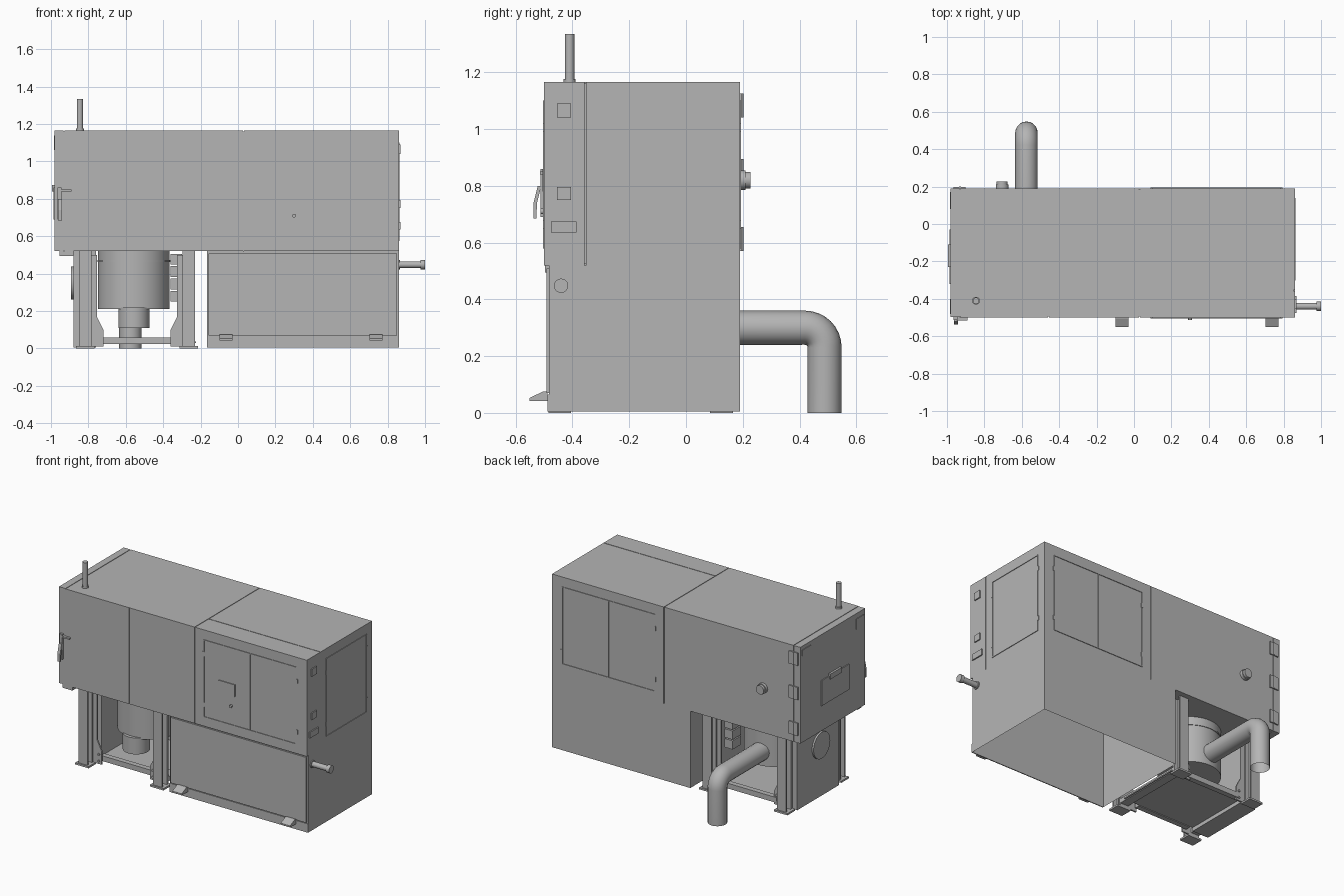
import bpy, bmesh, math
from mathutils import Vector, Matrix

if "Cube" in bpy.data.objects:
    bpy.data.objects.remove(bpy.data.objects["Cube"])

grey = bpy.data.materials.new("machine grey")
grey.use_nodes = True
COLOUR = (0.46, 0.46, 0.46, 1)
grey.diffuse_color = COLOUR
grey.node_tree.nodes["Principled BSDF"].inputs["Base Color"].default_value = COLOUR


def finish(name, bm, smooth=False):
    mesh = bpy.data.meshes.new(name)
    bm.to_mesh(mesh)
    bm.free()
    mesh.materials.append(grey)
    ob = bpy.data.objects.new(name, mesh)
    bpy.context.collection.objects.link(ob)
    if smooth:
        bpy.ops.object.select_all(action='DESELECT')
        ob.select_set(True)
        bpy.context.view_layer.objects.active = ob
        bpy.ops.object.shade_smooth_by_angle(angle=math.radians(35))
    return ob


def box(name, xs, ys, zs, open_bottom=False):
    bm = bmesh.new()
    bmesh.ops.create_cube(bm, size=1)
    for v in bm.verts:
        v.co = [r[0] if c < 0 else r[1] for c, r in zip(v.co, (xs, ys, zs))]
    if open_bottom:
        low = [f for f in bm.faces if f.normal.z < -0.9]
        bmesh.ops.delete(bm, geom=low, context='FACES')
    return finish(name, bm)


def rod(name, start, end, radius, sides=40):
    a, b = Vector(start), Vector(end)
    turn = (b - a).to_track_quat('Z', 'Y').to_matrix().to_4x4()
    bm = bmesh.new()
    bmesh.ops.create_cone(bm, cap_ends=True, segments=sides, radius1=radius,
                          radius2=radius, depth=(b - a).length,
                          matrix=Matrix.Translation((a + b) / 2) @ turn)
    return finish(name, bm, True)


def prism(name, points, axis, lo, hi):
    """Extrude a closed outline along x or y."""
    bm = bmesh.new()
    place = (lambda p: (lo, *p)) if axis == 'x' else (lambda p: (p[0], lo, p[1]))
    face = bm.faces.new([bm.verts.new(place(p)) for p in points])
    out = bmesh.ops.extrude_face_region(bm, geom=[face])
    shift = (hi - lo, 0, 0) if axis == 'x' else (0, hi - lo, 0)
    bmesh.ops.translate(bm, vec=shift,
                        verts=[g for g in out['geom'] if isinstance(g, bmesh.types.BMVert)])
    bmesh.ops.recalc_face_normals(bm, faces=bm.faces)
    return finish(name, bm)


# Upper housing: core with separate skins leaving narrow seams
FLOOR, ROOF, FRONT, BACK, LEFT, RIGHT = 0.52, 1.165, -0.5, 0.19, -0.98, 0.86
H = (FLOOR, ROOF)
G = 0.002
box("housing_core", (LEFT + .02, RIGHT - .006), (FRONT + .006, BACK - .006), (FLOOR + .004, ROOF - .005))
box("end_door", (LEFT, -.93 - G), (FRONT + .004, BACK), H)
box("main_housing", (-.93 + G, .03 - G), (FRONT + .006, BACK), H)
box("front_skin_a", (-.93 + G, -.457 - G), (FRONT, FRONT + .006), H)
box("front_skin_b", (-.457 + G, .03 - G), (FRONT, FRONT + .006), H)
box("service_housing", (.03 + G, RIGHT), (-.355 + G, BACK), H)
box("control_housing", (.03 + G, RIGHT), (FRONT, -.355 - G), H)


# Access doors, each a thin frame strip set and flat leaves
def door(name, side, a, b, z0, z1, split=None):
    t, w = .004, .006
    place = {'front': lambda u, z: (u, (FRONT - t, FRONT), z),
             'back': lambda u, z: (u, (BACK, BACK + t), z),
             'right': lambda u, z: ((RIGHT, RIGHT + t), u, z)}[side]
    strips = [((a, a + w), (z0, z1)), ((b - w, b), (z0, z1)),
              ((a, b), (z0, z0 + w)), ((a, b), (z1 - w, z1))]
    if split:
        strips.append(((split - .002, split + .002), (z0, z1)))
    for u, z in strips:
        box(name + "_edge", *place(u, z))
    for z in (z0 + .07, z1 - .11):
        for u in (a, b):
            box(name + "_hinge", *place((u - .006, u + .008), (z, z + .03)))


door("front_door", 'front', .095, .785, .58, 1.10, .44)
door("back_door", 'back', .095, .785, .58, 1.10, .44)
door("right_door", 'right', -.295, .13, .575, 1.10)

# Control panel and plates on the right end
box("control_display", (.21, .33), (FRONT - .006, FRONT), (.78, .86))
rod("control_knob", (.30, FRONT, .71), (.30, FRONT - .012, .71), .01, 20)
for y0, y1, z0, z1 in ((-.455, -.405, 1.04, 1.09), (-.455, -.405, .75, .795), (-.475, -.385, .635, .675)):
    box("label_plate", (RIGHT, RIGHT + .008), (y0, y1), (z0, z1))

# End door hardware
box("end_hatch", (LEFT - .006, LEFT), (-.32, -.03), (.69, .86))
box("end_hatch_grip", (LEFT - .014, LEFT), (-.23, -.11), (.84, .875))
box("end_vent", (LEFT - .004, LEFT), (-.48, -.40), (1.06, 1.13))
box("end_strip", (LEFT - .004, LEFT), (.08, .17), (1.10, 1.14))
for z in (.57, .81, 1.04):
    box("end_hinge", (-.965, -.90), (BACK, BACK + .008), (z, z + .085))
    rod("end_hinge_pin", (-.93, BACK + .004, z), (-.93, BACK + .004, z + .085), .008, 16)
box("latch_bar", (-.95, -.89), (FRONT - .015, FRONT + .004), (.84, .85))
box("latch_body", (-.965, -.945), (FRONT - .012, FRONT + .004), (.69, .86))
prism("latch_handle", [(-.51, .80), (-.522, .80), (-.537, .74), (-.537, .685), (-.527, .685), (-.525, .74)],
      'x', -.962, -.942)
box("door_stop", (-.955, -.88), (FRONT + .004, FRONT + .05), (.495, FLOOR))

# Beacon mast, back outlet, right drain pipe
rod("mast", (-.845, -.41, ROOF), (-.845, -.41, 1.335), .017, 24)
rod("mast_base", (-.845, -.41, ROOF), (-.845, -.41, ROOF + .012), .021, 24)
rod("outlet_collar", (-.705, BACK, .82), (-.705, BACK + .02, .82), .034)
rod("outlet_stub", (-.705, BACK, .82), (-.705, BACK + .037, .82), .029)
rod("drain_pipe", (RIGHT, -.44, .448), (1.0, -.44, .448), .018, 28)
rod("drain_flange", (.975, -.44, .448), (1.0, -.44, .448), .025, 28)
rod("drain_seat", (RIGHT, -.44, .448), (RIGHT + .006, -.44, .448), .025, 28)

# Lower cabinet, open underneath, with front panel and pull feet
box("lower_cabinet", (-.165, RIGHT), (-.482, BACK), (0.005, FLOOR), True)
box("cabinet_panel", (-.157, .85), (-.492, -.482), (.07, .508))
box("cabinet_plinth", (-.165, RIGHT), (-.488, -.482), (.005, .064))
for x in (-.065, .738):
    prism("cabinet_foot", [(-.488, .075), (-.505, .075), (-.552, .052), (-.552, .042), (-.488, .042)],
          'x', x - .035, x + .035)

# Support frame: legs, feet, gussets and tray
MID = -.54
for s in (-1, 1):
    x = MID + s * .277
    for y, inward in ((-.445, 1), (.125, -1)):
        box("leg_flange", (x - .033, x + .033), (y - .03, y - .02), (.01, FLOOR))
        box("leg_web", (x - .006, x + .006), (y - .03, y + .03), (.01, FLOOR))
        box("leg_back_flange", (x - .033, x + .033), (y + .02, y + .03), (.01, FLOOR))
        box("leg_foot", (x - .05, x + .05), (y - .04, y + .04), (0, .012))
        g = y + inward * .035
        prism("gusset", [(x + s * .03, .01), (MID + s * .18, .01), (MID + s * .18, .10),
                         (MID + s * .215, .17), (MID + s * .215, .5), (x + s * .03, .5)], 'y', g - .005, g + .005)
        for z in (.03, .075):
            rod("gusset_bolt", (MID + s * .2, g, z), (MID + s * .2, g - inward * .012, z), .007, 10)
    box("side_rail", (x - .03, x + .03), (-.42, .10), (.025, .055))
for y in (-.395, .065):
    box("cross_beam", (MID - .2, MID + .2), (y, y + .035), (.025, .06))
box("floor_tray", (-.87, -.225), (-.36, .08), (.03, .038))

# Side tank with round cover
box("side_tank", (-.88, -.76), (-.36, .08), (.005, FLOOR))
rod("tank_cover", (-.88, -.165, .35), (-.892, -.165, .35), .088)

# Dust drum with collar, and junction boxes
rod("drum", (-.557, -.15, .21), (-.557, -.15, FLOOR), .191, 56)
rod("drum_band", (-.557, -.15, .462), (-.557, -.15, .472), .195, 56)
rod("drum_collar", (-.557, -.28, .11), (-.557, -.28, .22), .083)
for i in range(4):
    z = .25 + i * .066
    box("junction_box", (-.36, -.30), (-.07, .02), (z, z + .058))

# Exhaust pipe: swept tube with an elbow
R = .068
path = [(0, .3), (.2, .3)]
for i in range(9):
    a = math.pi / 2 * i / 8
    path.append((.488 - R + R * math.sin(a), .3 - R + R * math.cos(a)))
path.append((.488, 0))
curve = bpy.data.curves.new("exhaust_pipe", 'CURVE')
curve.dimensions = '3D'
curve.bevel_depth = .06
curve.bevel_resolution = 8
spline = curve.splines.new('POLY')
spline.points.add(len(path) - 1)
for p, (y, z) in zip(spline.points, path):
    p.co = (-.575, y, z, 1)
spline.use_smooth = True
curve.materials.append(grey)
bpy.context.collection.objects.link(bpy.data.objects.new("exhaust_pipe", curve))
